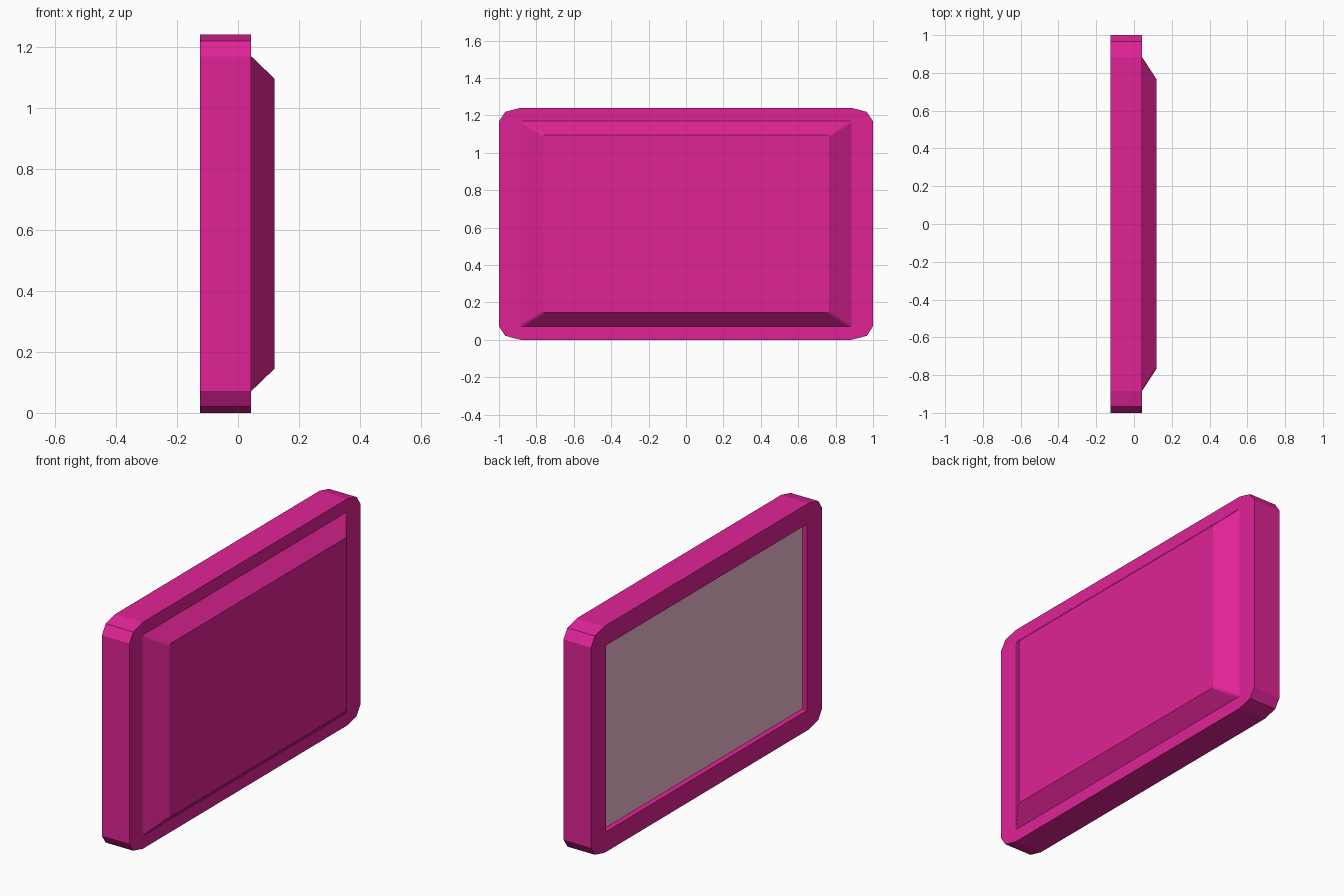
import bpy, bmesh, math

if "Cube" in bpy.data.objects:
    bpy.data.objects.remove(bpy.data.objects["Cube"])

CENTRE_Z = 0.62


def material(name, colour):
    mat = bpy.data.materials.new(name)
    mat.diffuse_color = (*colour, 1)
    mat.use_nodes = True
    mat.node_tree.nodes["Principled BSDF"].inputs["Base Color"].default_value = mat.diffuse_color
    return mat


def outline(x, half_y, half_z, ry, rz):
    """Rectangle at depth x with two-facet elliptical corners."""
    pts = []
    for quarter, (sy, sz) in enumerate([(1, 1), (-1, 1), (-1, -1), (1, -1)]):
        for k in range(3):
            a = math.radians(90 * quarter + 45 * k)
            pts.append((x, sy * (half_y - ry) + ry * math.cos(a),
                        CENTRE_Z + sz * (half_z - rz) + rz * math.sin(a)))
    return pts


def loft(name, loops, mat, cap=False, flip=False):
    """Skin consecutive outlines, optionally closing the last one."""
    bm = bmesh.new()
    rings = [[bm.verts.new(p) for p in loop] for loop in loops]
    for a, b in zip(rings, rings[1:]):
        for i in range(len(a)):
            j = (i + 1) % len(a)
            bm.faces.new((a[i], a[j], b[j], b[i]))
    if cap:
        bm.faces.new(rings[-1])
    if flip:
        bmesh.ops.reverse_faces(bm, faces=bm.faces[:])
    mesh = bpy.data.meshes.new(name)
    bm.to_mesh(mesh)
    bm.free()
    mesh.materials.append(mat)
    obj = bpy.data.objects.new(name, mesh)
    bpy.context.collection.objects.link(obj)
    return obj


pink = material("pink_casing", (0.745, 0.017, 0.305))
glass = material("screen_glass", (0.87, 0.50, 0.64))

recess = outline(-0.095, 0.87, 0.51, 0.004, 0.004)
opening = outline(-0.125, 0.87, 0.51, 0.004, 0.004)
rim_front = outline(-0.125, 1.0, 0.62, 0.115, 0.072)
rim_back = outline(0.042, 1.0, 0.62, 0.115, 0.072)
cover_base = outline(0.042, 0.885, 0.55, 0.015, 0.01)
cover_top = outline(0.12, 0.765, 0.475, 0.015, 0.01)

# Outer casing with the recessed opening
loft("frame", [recess, opening, rim_front, rim_back, cover_base], pink)

# Sloped rear housing
loft("back_cover", [cover_base, cover_top], pink, cap=True)

# Flat display panel at the bottom of the recess
loft("screen", [recess], glass, cap=True, flip=True)
